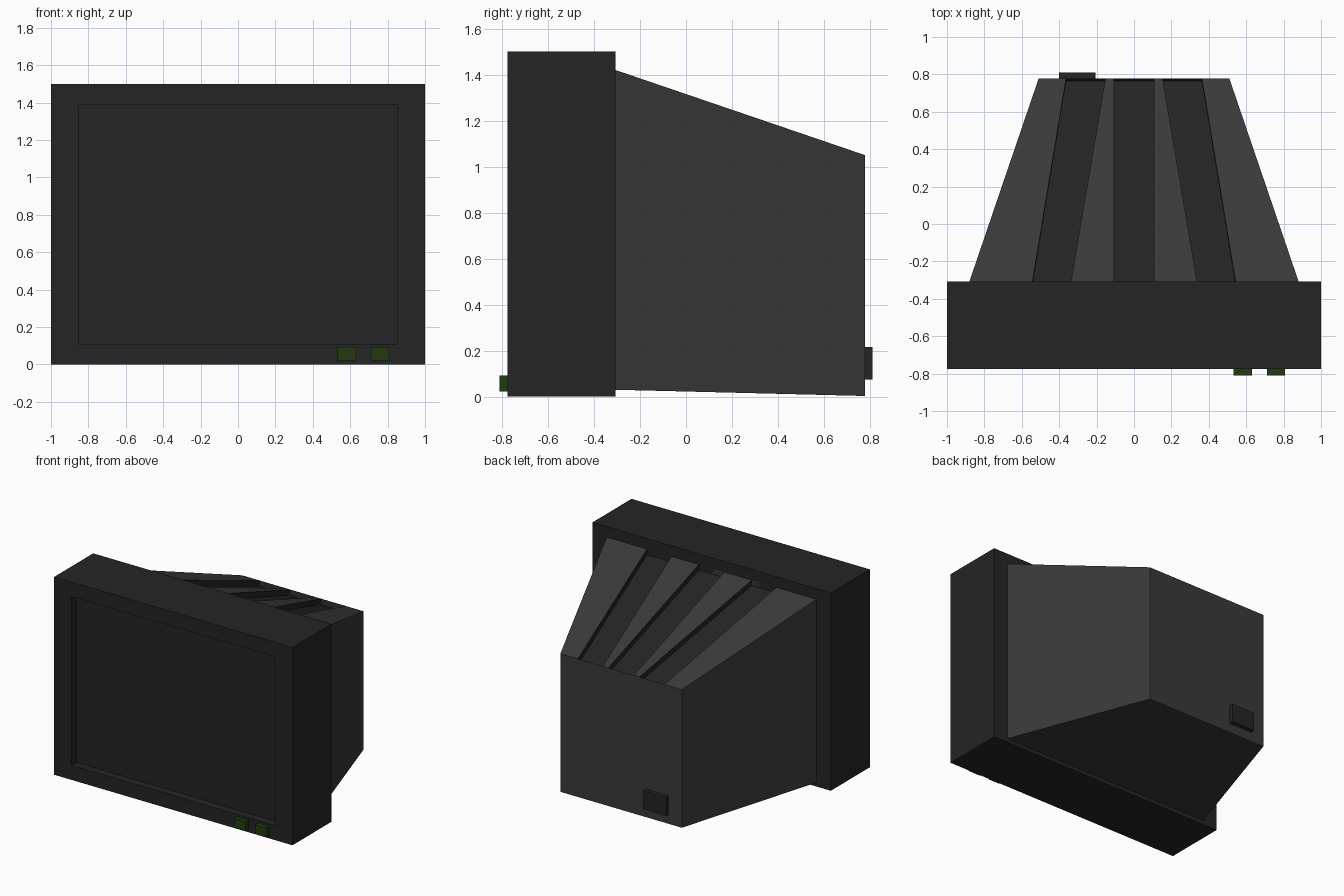
import bpy, bmesh
from mathutils import Vector

if "Cube" in bpy.data.objects:
    bpy.data.objects.remove(bpy.data.objects["Cube"])


def material(name, rgb):
    m = bpy.data.materials.new(name)
    m.diffuse_color = (*rgb, 1)
    m.use_nodes = True
    m.node_tree.nodes["Principled BSDF"].inputs["Base Color"].default_value = m.diffuse_color
    return m


DARK = material("near black plastic", (0.018, 0.018, 0.018))
GREY = material("dark grey plastic", (0.042, 0.042, 0.042))
GREEN = material("dark green", (0.018, 0.042, 0.005))


def finish(bm, name, mats):
    me = bpy.data.meshes.new(name)
    bm.to_mesh(me)
    bm.free()
    for m in mats:
        me.materials.append(m)
    ob = bpy.data.objects.new(name, me)
    bpy.context.collection.objects.link(ob)
    return ob


def box_bm(lo, hi):
    bm = bmesh.new()
    bmesh.ops.create_cube(bm, size=1)
    for v in bm.verts:
        v.co = Vector([lo[i] if v.co[i] < 0 else hi[i] for i in range(3)])
    return bm


# Front bezel with the sunken screen
bm = box_bm((-1, -0.775, 0), (1, -0.307, 1.5))
front = min(bm.faces, key=lambda f: f.calc_center_median().y)
bmesh.ops.inset_region(bm, faces=[front], thickness=0.1)
for v in front.verts:
    v.co.x = 0.853 if v.co.x > 0 else -0.853
    v.co.z = 1.39 if v.co.z > 0.75 else 0.11
screen = bmesh.ops.extrude_face_region(bm, geom=[front])
bmesh.ops.translate(bm, vec=(0, 0.06, 0),
                    verts=[g for g in screen["geom"] if isinstance(g, bmesh.types.BMVert)])
bmesh.ops.delete(bm, geom=[f for f in [front] if f.is_valid], context='FACES_ONLY')
bmesh.ops.recalc_face_normals(bm, faces=bm.faces)
finish(bm, "screen_bezel", [DARK])

# Tapered rear housing, its top split into strips
bm = bmesh.new()
front_x = [-0.88, -0.543, -0.337, -0.107, 0.107, 0.337, 0.543, 0.88]
back_x = [-0.51, -0.363, -0.153, -0.107, 0.107, 0.153, 0.363, 0.51]
ft = [bm.verts.new((x, -0.307, 1.42)) for x in front_x]
bt = [bm.verts.new((x, 0.778, 1.05)) for x in back_x]
fb = [bm.verts.new((x, -0.307, 0.03)) for x in (-0.88, 0.88)]
bb = [bm.verts.new((x, 0.778, 0.003)) for x in (-0.51, 0.51)]
strips = [bm.faces.new((ft[i], ft[i + 1], bt[i + 1], bt[i])) for i in range(7)]
bm.faces.new(ft[::-1] + fb)
bm.faces.new(bt + bb[::-1])
bm.faces.new((fb[0], bb[0], bb[1], fb[1]))
bm.faces.new((ft[0], bt[0], bb[0], fb[0]))
bm.faces.new((ft[-1], fb[1], bb[1], bt[-1]))
bmesh.ops.recalc_face_normals(bm, faces=bm.faces)
# Vent grooves pushed into every second strip
inward = Vector((0, -0.323, -0.947)) * 0.04
for f in strips[1::2]:
    f.material_index = 1
    r = bmesh.ops.extrude_discrete_faces(bm, faces=[f])
    floor = r["faces"][0]
    floor.material_index = 1
    for v in floor.verts:
        v.co += inward
    for e in floor.edges:
        for w in e.link_faces:
            w.material_index = 1
finish(bm, "rear_housing", [GREY, DARK])

# Front buttons
for i, x in enumerate((0.533, 0.71)):
    finish(box_bm((x, -0.81, 0.022), (x + 0.097, -0.77, 0.092)), f"button_{i + 1}", [GREEN])

# Power socket on the back
finish(box_bm((-0.4, 0.77, 0.075), (-0.207, 0.81, 0.215)), "power_socket", [DARK])
